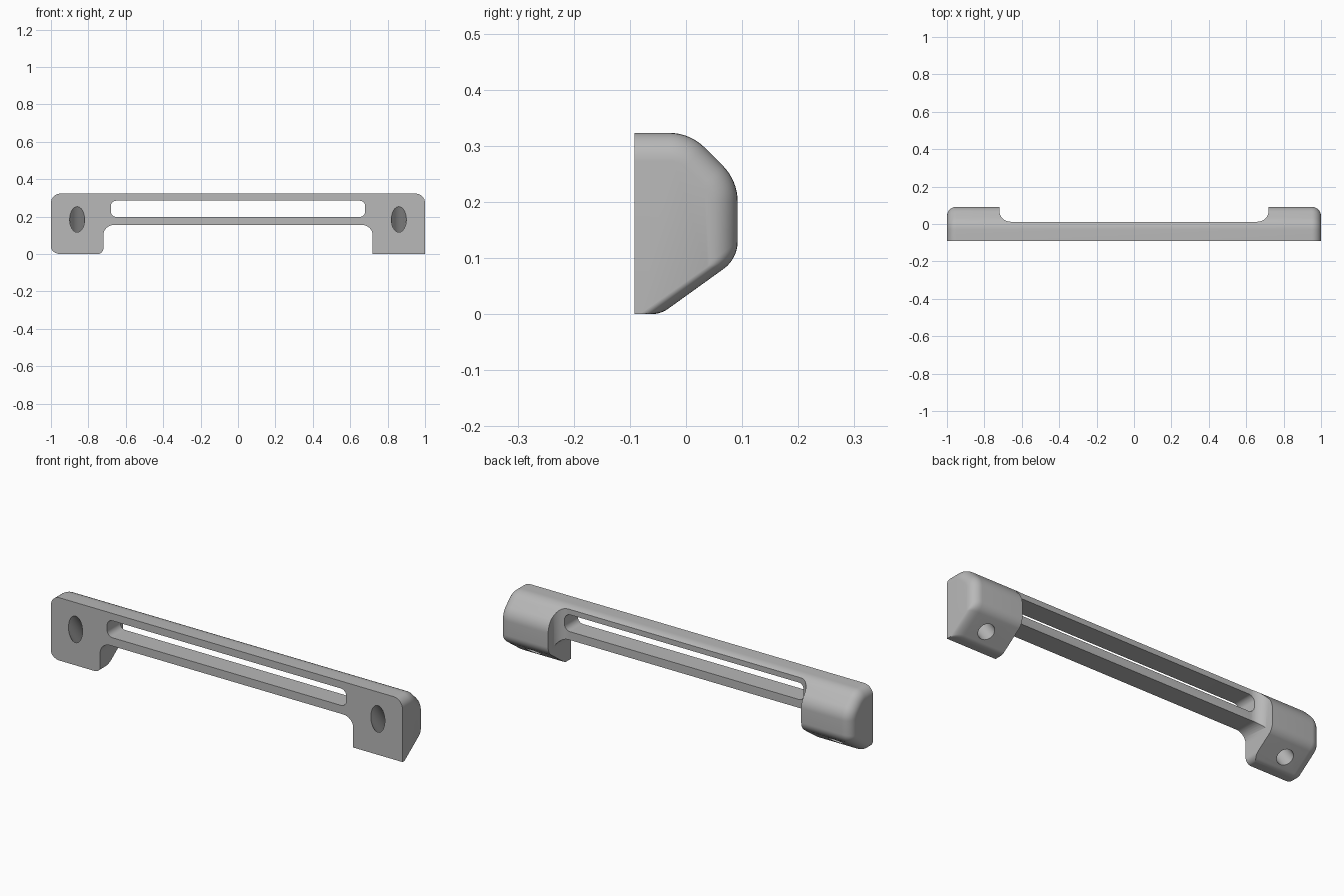
import bpy, bmesh, math
from mathutils import Vector, Matrix

default = bpy.data.objects.get("Cube")
if default:
    bpy.data.objects.remove(default)

HALF, FRONT, BACK, TOP = 1.0, -0.092, 0.092, 0.323
END_R = 0.05


def rounded(corners, seg=8):
    """Polygon with filleted corners, given as (u, v, radius)."""
    out = []
    n = len(corners)
    for i, (u, v, r) in enumerate(corners):
        p = Vector((u, v))
        if r == 0:
            out.append(p)
            continue
        a = (Vector(corners[i - 1][:2]) - p).normalized()
        b = (Vector(corners[(i + 1) % n][:2]) - p).normalized()
        half = a.angle(b) / 2
        centre = p + (a + b).normalized() * r / math.sin(half)
        start = p + a * r / math.tan(half) - centre
        end = p + b * r / math.tan(half) - centre
        sweep = start.angle_signed(end)
        for k in range(seg + 1):
            out.append(centre + Matrix.Rotation(-sweep * k / seg, 2) @ start)
    return out


def loft(name, rings):
    """Closed solid through rings of equal point count."""
    bm = bmesh.new()
    loops = [[bm.verts.new(p) for p in ring] for ring in rings]
    for a, b in zip(loops, loops[1:]):
        for i in range(len(a)):
            j = (i + 1) % len(a)
            bm.faces.new((a[i], a[j], b[j], b[i]))
    bm.faces.new(loops[0])
    bm.faces.new(loops[-1])
    bmesh.ops.recalc_face_normals(bm, faces=bm.faces)
    mesh = bpy.data.meshes.new(name)
    bm.to_mesh(mesh)
    bm.free()
    obj = bpy.data.objects.new(name, mesh)
    bpy.context.collection.objects.link(obj)
    return obj


def section(d, side):
    """Handle cross-section (y, z), drawn in by d toward an end."""
    base = [(FRONT, 0, 0), (-0.045, 0, 0.05), (BACK, 0.0985, 0.06),
            (BACK, 0.238, 0.09), (0.007, TOP, 0.09), (FRONT, TOP, 0)]
    # inset factor of each edge: the front stays put, one foot stays square
    inset = [0, 0.4, 1, 1, 1, 0] if side > 0 else [0.8, 0.8, 1, 1, 1, 0]
    lines = []
    for i, f in enumerate(inset):
        p, q = Vector(base[i][:2]), Vector(base[(i + 1) % 6][:2])
        t = (q - p).normalized()
        lines.append((p + Vector((-t.y, t.x)) * d * f, t))
    corners = []
    for i in range(6):
        (p, t), (q, s) = lines[i - 1], lines[i]
        k = (q - p).cross(s) / t.cross(s)
        c = p + t * k
        r = base[i][2]
        corners.append((c.x, c.y, max(r - d, 0.008) if r else 0))
    return rounded(corners)


# Solid bar with rounded ends
steps = [math.pi / 2 * k / 8 for k in range(9)]
rings = []
for side, order in ((-1, reversed(steps)), (1, steps)):
    for a in order:
        x = side * (HALF - END_R + END_R * math.sin(a))
        rings.append([(x, p.x, p.y) for p in section(END_R * (1 - math.cos(a)), side)])
handle = loft("handle", rings)


def cut(cutter):
    mod = handle.modifiers.new("cut", "BOOLEAN")
    mod.operation, mod.solver, mod.object = "DIFFERENCE", "EXACT", cutter
    cutter.hide_render = True
    bpy.context.view_layer.objects.active = handle
    bpy.ops.object.modifier_apply(modifier=mod.name)
    bpy.data.objects.remove(cutter)


# Opening under the grip, with one softened foot
arch = rounded([(-0.72, 0, 0.03), (-0.72, 0.155, 0.055), (0.72, 0.155, 0.055),
                (0.72, -0.1, 0), (-0.8, -0.1, 0), (-0.8, 0, 0)])
cut(loft("arch_cutter", [[(p.x, y, p.y) for p in arch] for y in (-0.5, 0.5)]))

# Recess behind the grip
recess = rounded([(-0.72, 0.012, 0.06), (0.72, 0.012, 0.06), (0.72, 0.3, 0), (-0.72, 0.3, 0)])
cut(loft("recess_cutter", [[(p.x, p.y, z) for p in recess] for z in (-0.5, 0.5)]))

# Long slot through the grip
slot = rounded([(-0.68, 0.198, 0.03), (0.68, 0.198, 0.03), (0.68, 0.285, 0.03), (-0.68, 0.285, 0.03)])
cut(loft("slot_cutter", [[(p.x, y, p.y) for p in slot] for y in (-0.5, 0.5)]))

# Slanted screw holes, square to the sloping underside
axis = Vector((0, 0.584, -0.812)).normalized()
across = axis.cross(Vector((1, 0, 0)))
for side in (-1, 1):
    centre = Vector((side * 0.86, FRONT, 0.185))
    ends = []
    for t in (-0.2, 0.4):
        ends.append([centre + axis * t + 0.04 * (Vector((math.cos(a), 0, 0)) + across * math.sin(a))
                     for a in (math.tau * k / 32 for k in range(32))])
    cut(loft("hole_cutter", ends))

# Plain grey finish
grey = bpy.data.materials.new("plain_grey")
grey.use_nodes = True
colour = (0.48, 0.48, 0.48, 1)
grey.diffuse_color = colour
grey.node_tree.nodes["Principled BSDF"].inputs["Base Color"].default_value = colour
handle.data.materials.clear()
handle.data.materials.append(grey)

bpy.ops.object.select_all(action="DESELECT")
handle.select_set(True)
bpy.context.view_layer.objects.active = handle
bpy.ops.object.shade_smooth_by_angle(angle=math.radians(30))
